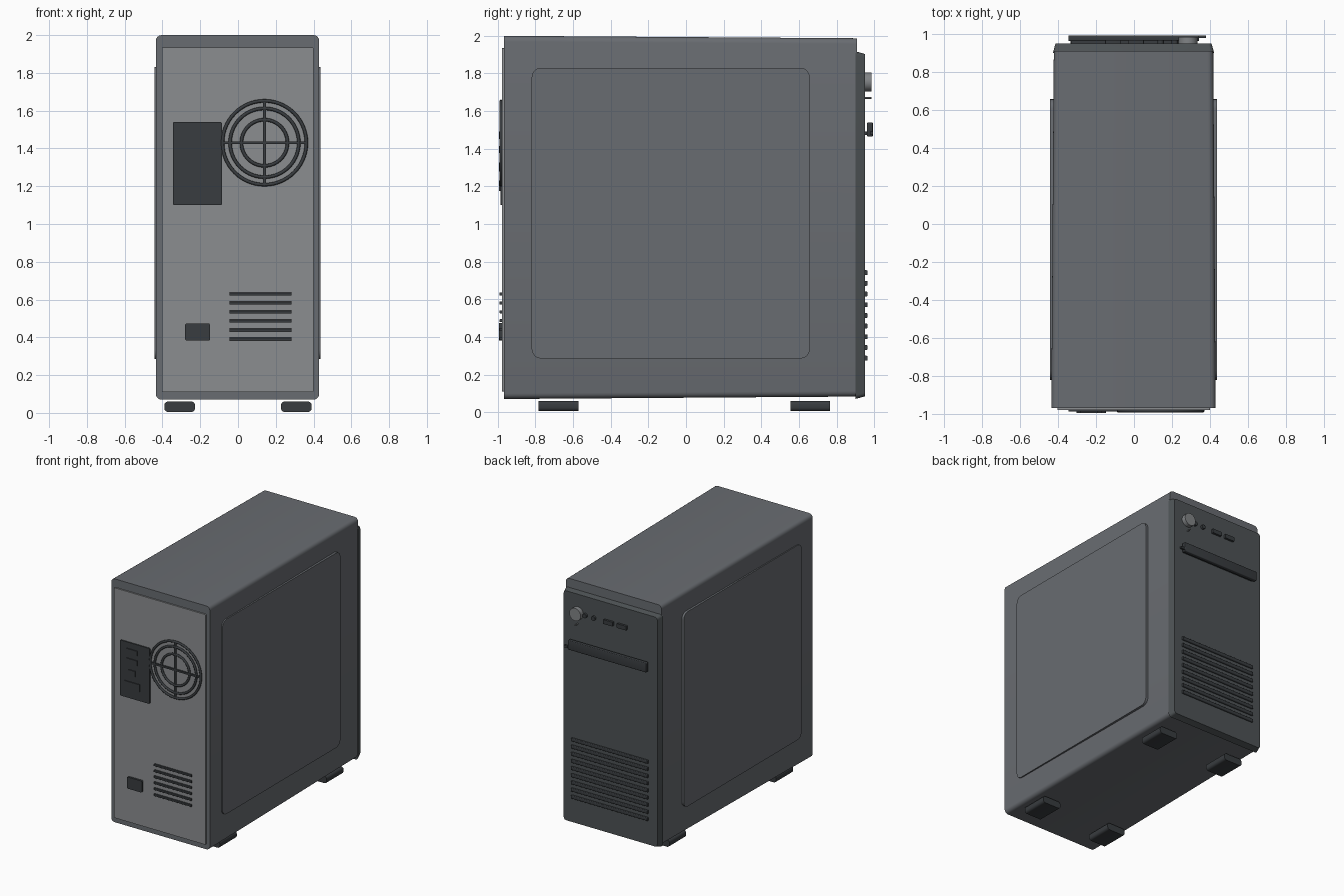
import bpy, bmesh, math
from mathutils import Matrix

if "Cube" in bpy.data.objects:
    bpy.data.objects.remove(bpy.data.objects["Cube"])


def material(name, r, g, b):
    m = bpy.data.materials.new(name)
    m.diffuse_color = (r, g, b, 1)
    m.use_nodes = True
    m.node_tree.nodes["Principled BSDF"].inputs["Base Color"].default_value = m.diffuse_color
    return m


CASE = material("case_grey", 0.14, 0.15, 0.165)
PLATE = material("rear_plate_grey", 0.26, 0.27, 0.28)
BEZEL = material("bezel_grey", 0.075, 0.085, 0.09)
DARK = material("dark_plastic", 0.04, 0.045, 0.05)
METAL = material("button_metal", 0.22, 0.23, 0.24)


def finish(bm, name, mat):
    bmesh.ops.recalc_face_normals(bm, faces=bm.faces)
    me = bpy.data.meshes.new(name)
    bm.to_mesh(me)
    bm.free()
    ob = bpy.data.objects.new(name, me)
    bpy.context.collection.objects.link(ob)
    me.materials.append(mat)
    bpy.ops.object.select_all(action='DESELECT')
    bpy.context.view_layer.objects.active = ob
    ob.select_set(True)
    bpy.ops.object.shade_smooth_by_angle(angle=math.radians(35))
    return ob


def box(name, x, y, z, mat, r=0.0, axis=None, taper=0.0):
    """Box from (min, max) ranges; edges along axis (or all) rounded by r,
    +y end inset by taper."""
    bm = bmesh.new()
    bmesh.ops.create_cube(bm, size=1)
    for v in bm.verts:
        inset = taper if v.co.y > 0 else 0
        sx, sz = math.copysign(inset, v.co.x), math.copysign(inset, v.co.z)
        v.co = [r_[0] if c < 0 else r_[1] for c, r_ in zip(v.co, (x, y, z))]
        v.co.x -= sx
        v.co.z -= sz
    if r:
        def along(e):
            d = e.verts[1].co - e.verts[0].co
            return axis is None or abs(d[axis]) > 0.8 * d.length
        bmesh.ops.bevel(bm, geom=[e for e in bm.edges if along(e)], offset=r,
                        segments=4, profile=0.5, affect='EDGES')
    return finish(bm, name, mat)


def disc(name, x, z, y0, y1, r, mat):
    bm = bmesh.new()
    bmesh.ops.create_cone(bm, cap_ends=True, segments=32, radius1=r, radius2=r,
                          depth=y1 - y0,
                          matrix=Matrix.Translation((x, (y0 + y1) / 2, z))
                          @ Matrix.Rotation(math.pi / 2, 4, 'X'))
    return finish(bm, name, mat)


def ring(name, x, y, z, r, tube, mat):
    bpy.ops.mesh.primitive_torus_add(location=(x, y, z), rotation=(math.pi / 2, 0, 0),
                                     major_radius=r, minor_radius=tube,
                                     major_segments=56, minor_segments=10)
    ob = bpy.context.object
    ob.name = name
    ob.data.materials.append(mat)
    bpy.ops.object.shade_smooth()


# Case shell, slightly tapered toward the bezel
box("case_body", (-0.435, 0.43), (-0.967, 0.91), (0.07, 2.0), CASE, 0.03, 1, 0.013)

# Raised side panels
for side, x in (("left", (-0.441, -0.41)), ("right", (0.41, 0.438))):
    box("side_panel_" + side, x, (-0.82, 0.658), (0.285, 1.83), CASE, 0.05, 0)

# Feet
for sx in (-1, 1):
    for y0, y1 in ((-0.785, -0.572), (0.555, 0.765)):
        box("foot", tuple(sorted((sx * 0.227, sx * 0.39))), (y0, y1),
            (0.005, 0.06), DARK, 0.02, 1)

# Rear plate
box("rear_plate", (-0.403, 0.4), (-0.978, -0.95), (0.11, 1.935), PLATE, 0.006, 1)

# Rear port plate and ports
box("port_plate", (-0.345, -0.085), (-0.987, -0.97), (1.1, 1.54), DARK, 0.008, 1)
for x0, x1, z0, z1 in ((-0.285, -0.19, 1.453, 1.492), (-0.285, -0.19, 1.376, 1.415),
                       (-0.265, -0.21, 1.28, 1.327), (-0.303, -0.17, 1.175, 1.232)):
    box("rear_port", (x0, x1), (-0.994, -0.98), (z0, z1), DARK)

# Fan grille
for r in (0.222, 0.182, 0.122):
    ring("fan_ring", 0.14, -0.983, 1.43, r, 0.009, DARK)
box("fan_bar_horizontal", (-0.085, 0.365), (-0.99, -0.977), (1.423, 1.437), DARK)
box("fan_bar_vertical", (0.133, 0.147), (-0.99, -0.977), (1.205, 1.655), DARK)

# Rear vent slats and power socket
for i in range(6):
    z = 0.391 + 0.0475 * i
    box("rear_vent_slat", (-0.045, 0.283), (-0.992, -0.975), (z - 0.008, z + 0.008), DARK, 0.004, 0)
box("power_socket", (-0.28, -0.148), (-0.994, -0.97), (0.382, 0.474), DARK, 0.01, 1)

# Front bezel
box("front_bezel", (-0.427, 0.422), (0.9, 0.95), (0.07, 1.918), BEZEL, 0.02, 1, 0.014)

# Front intake slats
for i in range(9):
    z = 0.287 + 0.0568 * i
    box("front_vent_slat", (-0.335, 0.335), (0.94, 0.965), (z - 0.013, z + 0.013), DARK, 0.006, 0)

# Disc drive door with its eject button
box("drive_recess", (-0.33, 0.33), (0.94, 0.972), (1.472, 1.492), DARK)
box("drive_door", (-0.345, 0.343), (0.962, 0.993), (1.465, 1.54), DARK, 0.006)
box("eject_button", (0.343, 0.378), (0.978, 0.993), (1.475, 1.492), DARK)

# Front controls: power button, jacks and ports
disc("power_button", 0.285, 1.755, 0.945, 0.985, 0.05, METAL)
disc("status_light", 0.285, 1.67, 0.945, 0.985, 0.005, METAL)
for x in (0.215, 0.14):
    disc("audio_jack", x, 1.755, 0.94, 0.967, 0.017, DARK)
for x in (0.01, -0.11):
    box("front_port", (x - 0.042, x + 0.042), (0.94, 0.967), (1.738, 1.772), DARK, 0.004, 1)
